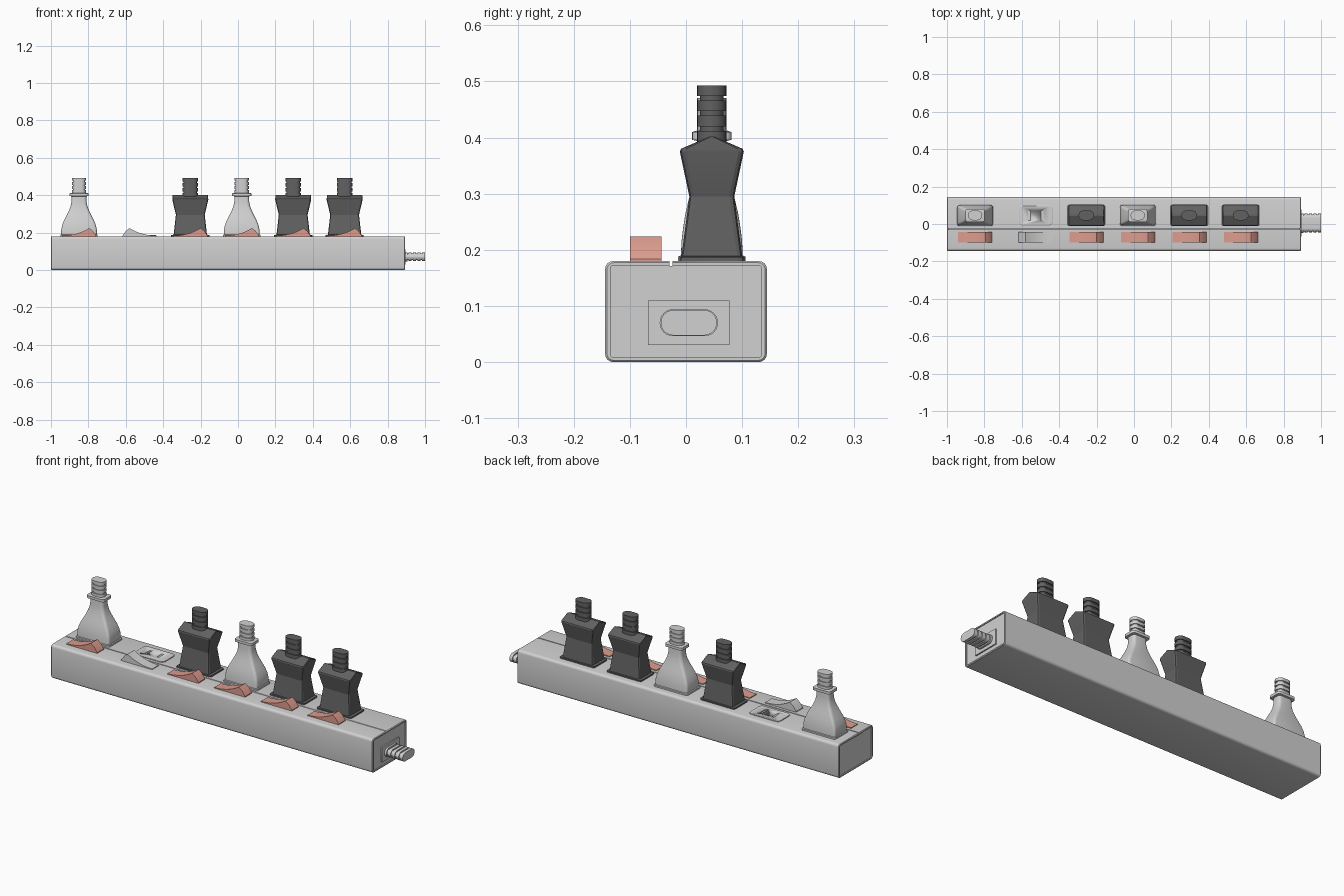
import bpy, bmesh, math
from mathutils import Matrix, Vector

if "Cube" in bpy.data.objects:
    bpy.data.objects.remove(bpy.data.objects["Cube"])


def material(name, rgb):
    m = bpy.data.materials.new(name)
    m.diffuse_color = (*rgb, 1)
    m.use_nodes = True
    m.node_tree.nodes["Principled BSDF"].inputs["Base Color"].default_value = m.diffuse_color
    return m


LIGHT = material("light grey plastic", (0.64, 0.64, 0.64))
DARK = material("dark grey plastic", (0.12, 0.12, 0.12))
RED = material("pale red switch", (0.72, 0.33, 0.27))
UP = Matrix.Identity(3)
ALONG_X = Matrix(((0, 0, 1), (1, 0, 0), (0, 1, 0)))


def finish(name, bm, mat, angle=30):
    bmesh.ops.recalc_face_normals(bm, faces=bm.faces)
    me = bpy.data.meshes.new(name)
    bm.to_mesh(me)
    bm.free()
    ob = bpy.data.objects.new(name, me)
    bpy.context.collection.objects.link(ob)
    me.materials.append(mat)
    bpy.ops.object.select_all(action='DESELECT')
    ob.select_set(True)
    bpy.context.view_layer.objects.active = ob
    bpy.ops.object.shade_smooth_by_angle(angle=math.radians(angle))
    return ob


def loft(name, sections, at, mat, axis=UP, seg=4, angle=30):
    """Skin rounded rectangles given as (height, half width, half depth, corner radius)."""
    bm = bmesh.new()
    rings = []
    for h, a, b, r in sections:
        ring = []
        for q, (sx, sy) in enumerate(((1, 1), (-1, 1), (-1, -1), (1, -1))):
            for i in range(seg + 1):
                t = (q + i / seg) * math.pi / 2
                p = Vector((sx * (a - r) + r * math.cos(t), sy * (b - r) + r * math.sin(t), h))
                ring.append(bm.verts.new(axis @ p + Vector(at)))
        rings.append(ring)
    n = len(rings[0])
    for lo, hi in zip(rings, rings[1:]):
        for i in range(n):
            bm.faces.new((lo[i], lo[(i + 1) % n], hi[(i + 1) % n], hi[i]))
    bm.faces.new(rings[0])
    bm.faces.new(rings[-1])
    return finish(name, bm, mat, angle)


def box(name, lo, hi, mat):
    bm = bmesh.new()
    bmesh.ops.create_cube(bm, size=1)
    for v in bm.verts:
        v.co = [l + (c + 0.5) * (h - l) for l, h, c in zip(lo, hi, v.co)]
    return finish(name, bm, mat)


def cut(target, cutter):
    cutter.hide_render = True
    cutter.hide_set(True)
    mod = target.modifiers.new("cut", 'BOOLEAN')
    mod.operation = 'DIFFERENCE'
    mod.solver = 'EXACT'
    mod.object = cutter


def ribs(start, end, a, b, count=4, groove=0.005):
    """Strain relief: rounded ribs separated by narrow grooves."""
    out = []
    step = (end - start) / count
    for i in range(count):
        z = start + i * step
        g = groove
        out += [(z, a - g, b - g, b - g), (z + step * 0.3, a - g, b - g, b - g),
                (z + step * 0.3, a, b, b), (z + step, a, b, b)]
    return out


# Strip housing with recessed end panels and a long groove on top
housing = loft("housing", [
    (-0.995, 0.133, 0.079, 0.004), (-0.995, 0.135, 0.081, 0.004), (-1.0, 0.135, 0.081, 0.004),
    (-1.0, 0.141, 0.087, 0.012), (-0.997, 0.144, 0.09, 0.014), (0.89, 0.144, 0.09, 0.014),
    (0.893, 0.141, 0.087, 0.012), (0.893, 0.135, 0.081, 0.004), (0.888, 0.135, 0.081, 0.004),
    (0.888, 0.133, 0.079, 0.004)], (0, 0, 0.09), LIGHT, ALONG_X)
cut(housing, box("groove_cutter", (-1.1, -0.029, 0.171), (1.0, -0.024, 0.2), LIGHT))

# Cable outlet on the right end
loft("outlet_plate", [(0.88, 0.073, 0.04, 0.002), (0.895, 0.073, 0.04, 0.002)],
     (0, 0.005, 0.07), LIGHT, ALONG_X, 2)
loft("side_cable", [(0.88, 0.052, 0.024, 0.024), (0.905, 0.052, 0.024, 0.024)]
     + ribs(0.905, 1.0, 0.05, 0.0225), (0, 0.005, 0.07), LIGHT, ALONG_X, 6)

# Plug outlines, from the base up
WHITE_PLUG = [
    (0.175, 0.1, 0.06, 0.012), (0.188, 0.1, 0.06, 0.012), (0.19, 0.095, 0.055, 0.012),
    (0.215, 0.095, 0.054, 0.012), (0.24, 0.09, 0.051, 0.013), (0.265, 0.08, 0.047, 0.014),
    (0.29, 0.067, 0.041, 0.015), (0.315, 0.055, 0.035, 0.016), (0.34, 0.045, 0.03, 0.016),
    (0.365, 0.04, 0.027, 0.015), (0.394, 0.04, 0.026, 0.015), (0.396, 0.051, 0.035, 0.012),
    (0.41, 0.051, 0.035, 0.012), (0.413, 0.036, 0.025, 0.02)]
DARK_PLUG = [
    (0.175, 0.102, 0.058, 0.01), (0.187, 0.102, 0.058, 0.01), (0.189, 0.089, 0.054, 0.009),
    (0.295, 0.077, 0.04, 0.009), (0.375, 0.096, 0.057, 0.009), (0.38, 0.096, 0.055, 0.009),
    (0.402, 0.094, 0.004, 0.003)]


def plug(x, light):
    at = (x, 0.046, 0)
    if light:
        loft("light_plug", WHITE_PLUG, at, LIGHT, seg=4, angle=35)
        loft("light_plug_cable", ribs(0.405, 0.493, 0.038, 0.026), at, LIGHT, seg=6)
    else:
        loft("dark_plug", DARK_PLUG, at, DARK, seg=2, angle=15)
        loft("dark_plug_cable", ribs(0.385, 0.493, 0.042, 0.026), at, DARK, seg=6)


def switch(x, mat, side):
    """Rocker with a hollow slope on one side and a peak near the other end."""
    slope = [(-0.09 + 0.145 * i / 8, 0.184 + 0.04 * (i / 8) ** 2.2) for i in range(9)]
    profile = [(-0.09, 0.172)] + slope + [(0.075, 0.208), (0.092, 0.184), (0.092, 0.172)]
    bm = bmesh.new()
    face = bm.faces.new([bm.verts.new((x + side * u, -0.1, z)) for u, z in profile])
    new = bmesh.ops.extrude_face_region(bm, geom=[face])["geom"]
    bmesh.ops.translate(bm, vec=(0, 0.056, 0),
                        verts=[v for v in new if isinstance(v, bmesh.types.BMVert)])
    finish("switch", bm, mat, 20)


# Rows of plugs and switches
for x, light in ((-0.85, True), (-0.255, False), (0.02, True), (0.295, False), (0.57, False)):
    plug(x, light)
    switch(x, RED, 1)
switch(-0.525, LIGHT, -1)

# Empty socket with two slots
socket = loft("empty_socket", [(0.17, 0.09, 0.054, 0.02), (0.184, 0.09, 0.054, 0.02),
                               (0.186, 0.087, 0.051, 0.018)], (-0.525, 0.046, 0), LIGHT)
for s in (-1, 1):
    x = -0.525 + s * 0.035
    cut(socket, box("slot_cutter", (x - 0.007, 0.02, 0.181), (x + 0.007, 0.072, 0.2), LIGHT))
